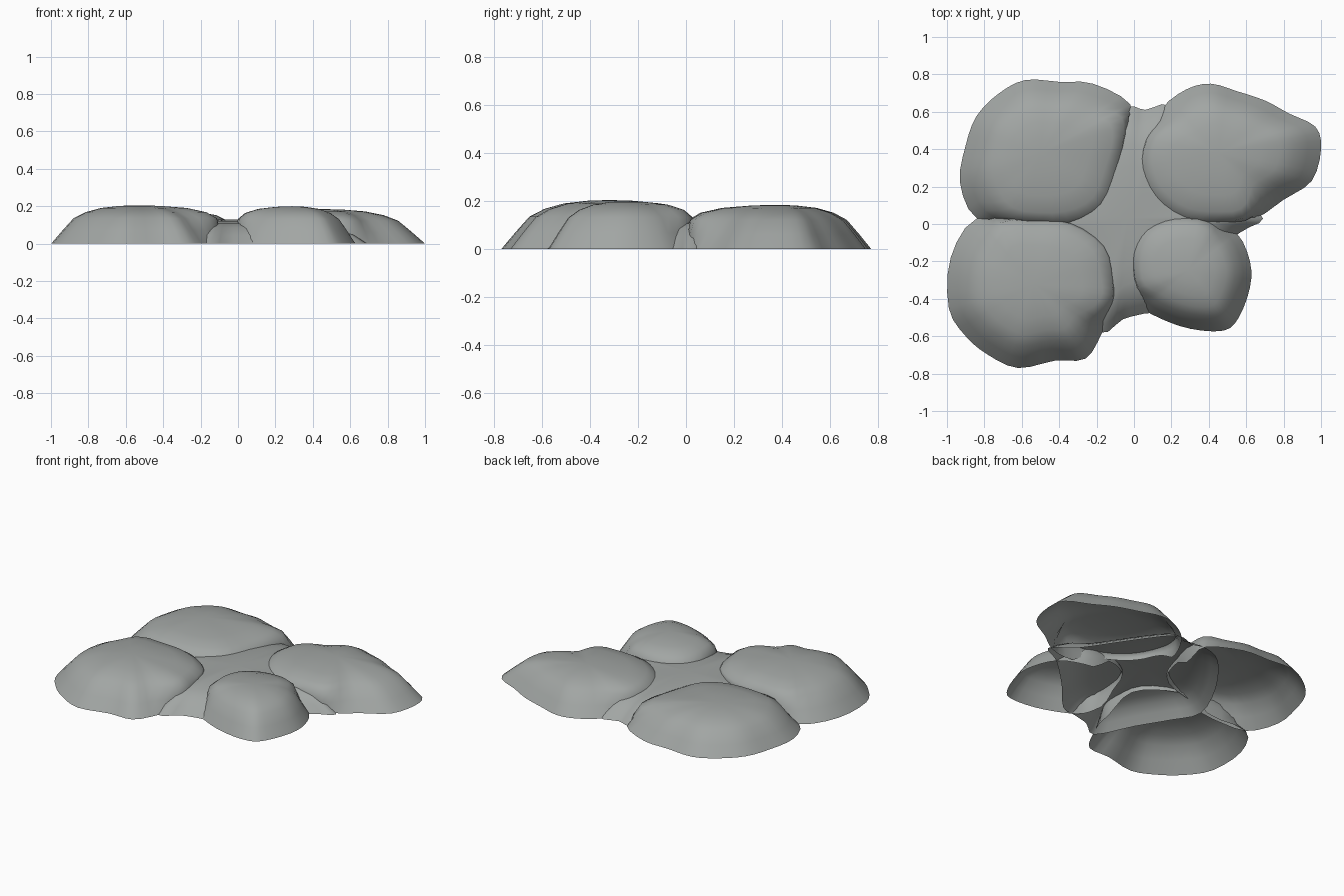
import bpy
from mathutils import Vector

if "Cube" in bpy.data.objects:
    bpy.data.objects.remove(bpy.data.objects["Cube"], do_unlink=True)

# Single stone-grey material
grey = bpy.data.materials.new("stone grey")
grey.use_nodes = True
colour = (0.36, 0.38, 0.37, 1)
grey.diffuse_color = colour
shader = grey.node_tree.nodes["Principled BSDF"]
shader.inputs["Base Color"].default_value = colour
shader.inputs["Roughness"].default_value = 0.9

# Dome rings: outer scale, steep inner scale, fraction of height
RINGS = [(1, 1, 0), (.87, 1.01, .34), (.74, .98, .66),
         (.6, .85, .82), (.42, .61, .93), (.2, .28, .985)]


def smooth_loop(points, steps=3):
    """Closed Catmull-Rom curve through the outline points."""
    pts = [Vector(p) for p in points]
    n = len(pts)
    loop = []
    for i in range(n):
        a, b, c, d = (pts[(i + k) % n] for k in (-1, 0, 1, 2))
        for j in range(steps):
            t = j / steps
            loop.append(0.5 * (2 * b + (c - a) * t
                               + (2 * a - 5 * b + 4 * c - d) * t ** 2
                               + (3 * b - a - 3 * c + d) * t ** 3))
    return loop


def ramp(value, low, high):
    t = min(1, max(0, (value - low) / (high - low)))
    return t * t * (3 - 2 * t)


def dome(name, centre, height, outline, inner=None):
    """Open-bottomed dome; sides facing the other mounds are steeper,
    and their rim stops short of the ground under the web."""
    c = Vector(centre)
    loop = smooth_loop(outline)
    n = len(loop)
    verts, faces = [], []
    for outer_s, inner_s, level in RINGS:
        for p in loop:
            steep, lift = 0.25, 0
            if inner:
                d = (p - c).normalized()
                dx, dy = d.x * inner[0], d.y * inner[1]
                diagonal = (dx + dy) * 0.707
                facing = max(dx + 0.4 * min(dy, 0),
                             dy + 0.2 * min(dx, 0), diagonal)
                steep = ramp(facing, 0.5, 0.95)
                lift = 0.45 * ramp(diagonal, 0.6, 0.9)
            q = c + (p - c) * (outer_s + (inner_s - outer_s) * steep)
            z = level + lift * max(0, 1 - level / 0.66)
            verts.append((q.x, q.y, height * z))
    verts.append((c.x, c.y, height))
    for r in range(len(RINGS)):
        for i in range(n):
            a, b = r * n + i, r * n + (i + 1) % n
            if r == len(RINGS) - 1:
                faces.append((a, b, len(verts) - 1))
            else:
                faces.append((a, b, b + n, a + n))
    # Outlines wind clockwise, so reverse for outward normals
    faces = [f[::-1] for f in faces]
    mesh = bpy.data.meshes.new(name)
    mesh.from_pydata(verts, [], faces)
    mesh.materials.append(grey)
    mesh.shade_smooth()
    obj = bpy.data.objects.new(name, mesh)
    bpy.context.collection.objects.link(obj)


# Four large mounds
dome("back_right_mound", (-.5, .38), .185, [
    (-.84, .03), (-.93, .22), (-.9, .42), (-.84, .58), (-.72, .7),
    (-.58, .77), (-.4, .76), (-.22, .75), (-.02, .64), (-.04, .48),
    (-.09, .3), (-.17, .1), (-.35, .01), (-.6, .01)], (1, -1))

dome("back_left_mound", (.45, .38), .185, [
    (.04, .3), (.06, .45), (.15, .62), (.28, .72), (.41, .75),
    (.55, .71), (.7, .66), (.83, .59), (.97, .52), (1, .4), (.95, .23),
    (.8, .13), (.65, .03), (.48, .01), (.27, .03), (.11, .14)], (-1, -1))

dome("front_right_mound", (-.54, -.32), .205, [
    (-.26, -.72), (-.42, -.73), (-.62, -.77), (-.78, -.7), (-.9, -.6),
    (-.99, -.45), (-.98, -.18), (-.84, .03), (-.55, .02), (-.34, 0),
    (-.16, -.12), (-.11, -.3), (-.11, -.42), (-.17, -.58)], (1, 1))

dome("front_left_mound", (.29, -.25), .2, [
    (0, -.15), (.07, -.03), (.22, .03), (.4, .02), (.55, -.05),
    (.62, -.2), (.62, -.34), (.56, -.5), (.48, -.57), (.3, -.56),
    (.13, -.5), (.03, -.43), (0, -.3)], (-1, 1))

# Low web joining the mounds in the middle
dome("centre_web", (-.03, .03), .13, [
    (-.5, .02), (-.38, .3), (-.18, .56), (-.03, .63), (.06, .61),
    (.2, .63), (.38, .4), (.55, .15), (.69, .03), (.56, -.05),
    (.35, -.25), (.17, -.45), (.05, -.48), (-.06, -.51), (-.18, -.58),
    (-.3, -.35), (-.42, -.15)])
